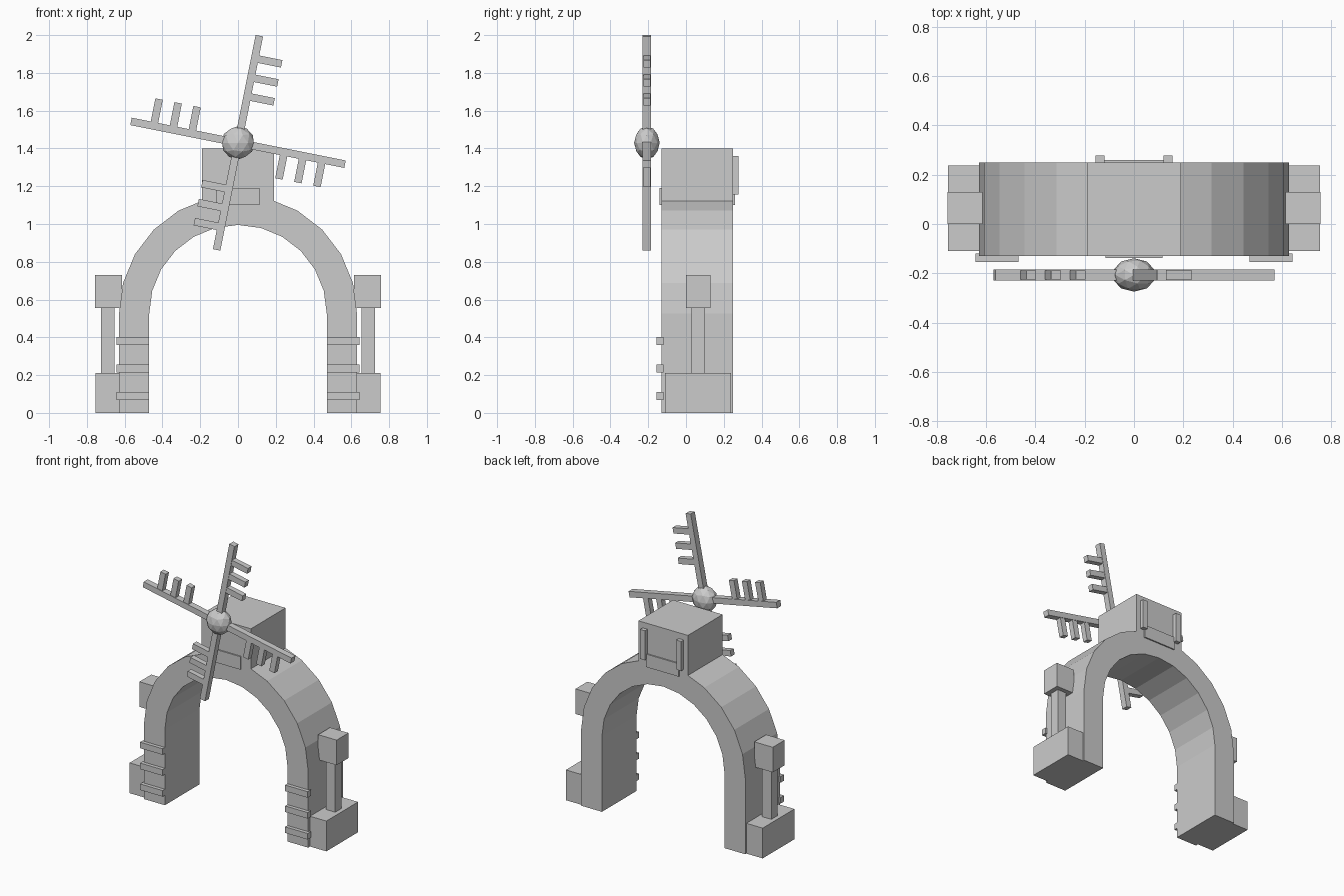
import bpy
import bmesh
from math import sin, cos, pi, radians
from mathutils import Matrix, Vector

cube = bpy.data.objects.get("Cube")
if cube:
    bpy.data.objects.remove(cube, do_unlink=True)

grey = bpy.data.materials.new("plain grey")
grey.use_nodes = True
grey.diffuse_color = (0.6, 0.6, 0.6, 1)
grey.node_tree.nodes["Principled BSDF"].inputs["Base Color"].default_value = (0.6, 0.6, 0.6, 1)


def finish(name, bm):
    bmesh.ops.recalc_face_normals(bm, faces=bm.faces)
    mesh = bpy.data.meshes.new(name)
    bm.to_mesh(mesh)
    bm.free()
    mesh.materials.append(grey)
    obj = bpy.data.objects.new(name, mesh)
    bpy.context.collection.objects.link(obj)
    return obj


def add_box(bm, xs, ys, zs, matrix=Matrix()):
    """Box given by its range on each axis."""
    size = [b - a for a, b in (xs, ys, zs)]
    mid = Vector([(a + b) / 2 for a, b in (xs, ys, zs)])
    bmesh.ops.create_cube(bm, size=1, matrix=matrix @ Matrix.Translation(mid) @ Matrix.Diagonal((*size, 1)))


def box(name, xs, ys, zs):
    bm = bmesh.new()
    add_box(bm, xs, ys, zs)
    return finish(name, bm)


FRONT, BACK = -0.13, 0.25
SPRING = 0.525

# Arch: a faceted half ring on straight legs, extruded through its depth
def half_ring(radius):
    arc = [(radius * cos(pi * i / 12), SPRING + radius * sin(pi * i / 12)) for i in range(13)]
    return [(radius, 0)] + arc + [(-radius, 0)]


bm = bmesh.new()
outline = half_ring(0.63) + half_ring(0.47)[::-1]
face = bm.faces.new([bm.verts.new((x, FRONT, z)) for x, z in outline])
extruded = bmesh.ops.extrude_face_region(bm, geom=[face])
bmesh.ops.translate(bm, vec=(0, BACK - FRONT, 0),
                    verts=[v for v in extruded["geom"] if isinstance(v, bmesh.types.BMVert)])
finish("arch", bm)

# Top block with its front and back plates
box("top_block", (-0.19, 0.19), (FRONT, BACK), (1.08, 1.4))
box("front_plate", (-0.115, 0.115), (FRONT - 0.009, FRONT + 0.01), (1.1, 1.19))
box("back_plate", (-0.125, 0.125), (BACK - 0.01, BACK + 0.009), (1.1, 1.19))

# Parts on both sides
for side, s in (("left", 1), ("right", -1)):
    def span(a, b):
        return tuple(sorted((s * a, s * b)))

    box(side + "_back_bar", span(0.12, 0.157), (BACK - 0.01, 0.278), (1.155, 1.36))
    box(side + "_foot_block", span(0.615, 0.755), (-0.11, 0.238), (0, 0.21))
    box(side + "_lamp_post", span(0.655, 0.725), (0.03, 0.1), (0.2, 0.565))
    box(side + "_lamp_head", span(0.615, 0.757), (0, 0.13), (0.556, 0.73))
    bm = bmesh.new()
    for z in (0.09, 0.235, 0.38):
        add_box(bm, span(0.47, 0.643), (-0.155, FRONT + 0.01), (z - 0.021, z + 0.021))
    finish(side + "_leg_slats", bm)

# Windmill: four arms, each with three slats on its clockwise side
HUB = Matrix.Translation((0, -0.207, 1.43))
for i, name in enumerate(("upper", "left", "lower", "right")):
    turn = HUB @ Matrix.Rotation(radians(11.3) + i * pi / 2, 4, "Y")
    bm = bmesh.new()
    add_box(bm, (-0.02, 0.02), (-0.022, 0.022), (0, 0.578), turn)
    for r in (0.25, 0.352, 0.455):
        add_box(bm, (0.01, 0.145), (-0.019, 0.019), (r - 0.02, r + 0.02), turn)
    finish(name + "_mill_arm", bm)

# Faceted hub, flattened front to back
bm = bmesh.new()
bmesh.ops.create_icosphere(bm, subdivisions=2, radius=0.088,
                           matrix=HUB @ Matrix.Diagonal((1, 0.77, 1, 1)))
finish("mill_hub", bm)
